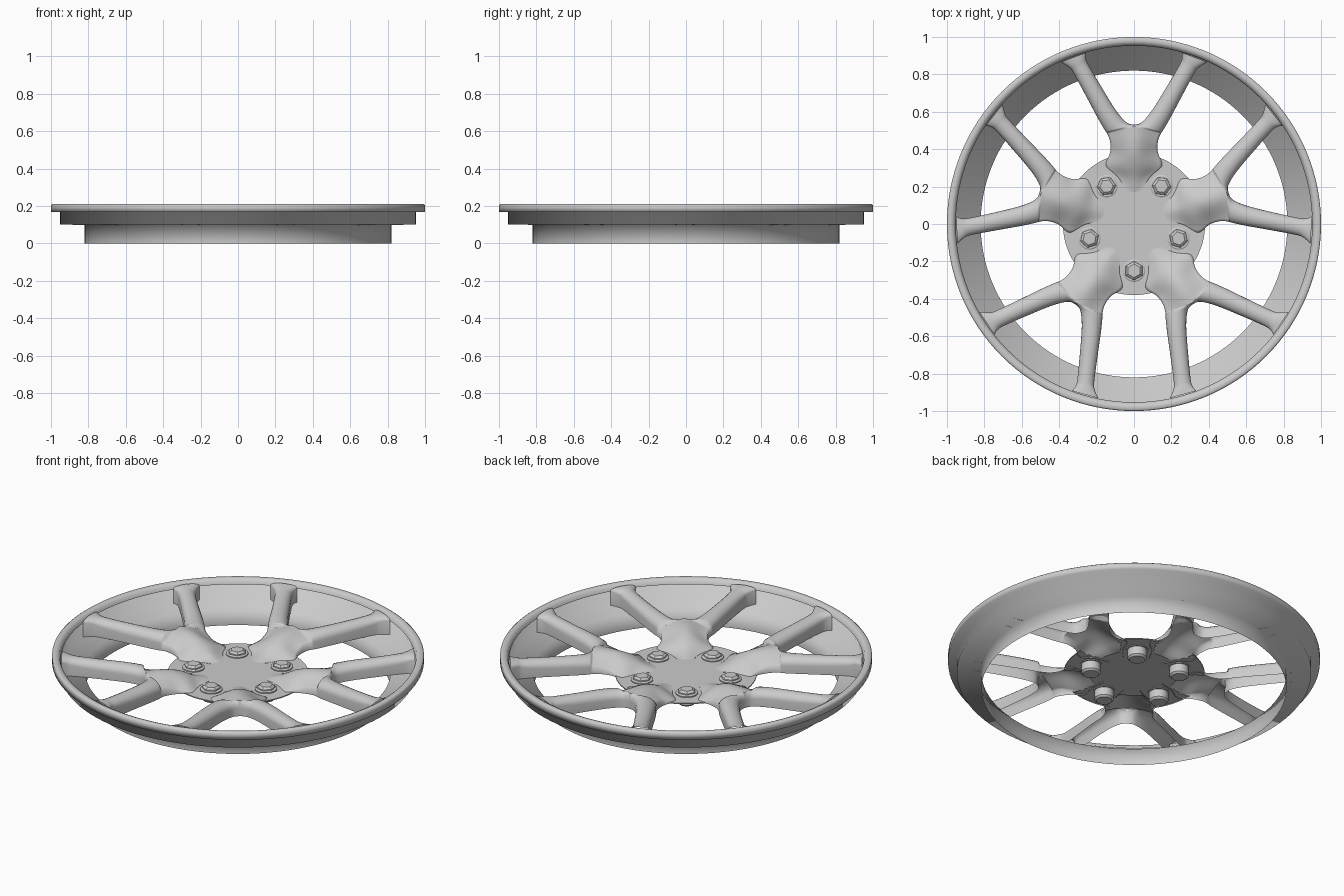
import bpy, bmesh, math
from mathutils import Vector, Matrix

if "Cube" in bpy.data.objects:
    bpy.data.objects.remove(bpy.data.objects["Cube"])

TAU = 2 * math.pi


def finish(name, bm, angle=None):
    bmesh.ops.recalc_face_normals(bm, faces=bm.faces)
    me = bpy.data.meshes.new(name)
    bm.to_mesh(me)
    bm.free()
    ob = bpy.data.objects.new(name, me)
    bpy.context.collection.objects.link(ob)
    bpy.ops.object.select_all(action='DESELECT')
    ob.select_set(True)
    bpy.context.view_layer.objects.active = ob
    if angle is None:
        bpy.ops.object.shade_smooth()
    else:
        bpy.ops.object.shade_smooth_by_angle(angle=math.radians(angle))
    return ob


def skin(bm, rings, close_ring=True, caps=False):
    """Join rows of points with quads."""
    rows = [[bm.verts.new(p) for p in r] for r in rings]
    n = len(rows[0])
    for a, b in zip(rows, rows[1:]):
        for i in range(n if close_ring else n - 1):
            j = (i + 1) % n
            bm.faces.new((a[i], a[j], b[j], b[i]))
    if caps:
        bm.faces.new(rows[0])
        bm.faces.new(rows[-1])


def lathe(bm, profile, at=(0, 0), seg=128, caps=False, phase=0.0):
    rings = [[(at[0] + r * math.cos(phase + TAU * i / seg),
               at[1] + r * math.sin(phase + TAU * i / seg), z)
              for i in range(seg)] for r, z in profile]
    skin(bm, rings, True, caps)


def smooth_path(keys, steps=4):
    """Catmull-Rom through tuples of equal length."""
    out = []
    for i in range(len(keys) - 1):
        p0, p1, p2, p3 = (Vector(keys[min(max(k, 0), len(keys) - 1)])
                          for k in (i - 1, i, i + 1, i + 2))
        for s in range(steps):
            t = s / steps
            out.append(0.5 * (2 * p1 + (p2 - p0) * t
                              + (2 * p0 - 5 * p1 + 4 * p2 - p3) * t * t
                              + (3 * p1 - p0 - 3 * p2 + p3) * t ** 3))
    out.append(Vector(keys[-1]))
    return out


def shell_row(st, forked):
    """Cross-section from the inner edge (centre line on the root) to the outer edge."""
    ui, vi, uo, vo, top, h, bot = st
    row = []
    n = 10
    for k in range(n + 1):
        if forked:      # round over both edges
            x = -math.cos(math.pi * k / n)
            t = (x + 1) / 2
            z = top - h * (1 - math.sqrt(max(0, 1 - x * x)))
        else:           # bell slope from the centre line outwards
            t = k / n
            z = top - h * (0.5 * t * t + 0.25 * (1 - math.cos(math.pi * t)))
        row.append(Vector((ui + (uo - ui) * t, vi + (vo - vi) * t, z)))
    inner = Vector((ui, vi, bot if forked else row[0].z))
    return [inner] + row + [Vector((uo, vo, min(bot, row[-1].z)))]


# rim: stepped barrel running into a rounded lip
bm = bmesh.new()
lathe(bm, [(0.82, 0), (0.82, 0.10), (0.953, 0.10), (0.953, 0.167), (1.0, 0.167),
           (1.0, 0.204), (0.992, 0.21), (0.975, 0.21), (0.96, 0.203), (0.953, 0.18)])
finish("rim", bm)

# thin hub plate, left open beneath the spoke roots
bm = bmesh.new()
lathe(bm, [(0.005, 0.096)] + [(0.02 * i, 0.096) for i in range(1, 20)] + [(0.38, 0.09)],
      seg=180)
bm.faces.new([v for v in bm.verts if v.co.xy.length < 0.006])
hidden = []
for f in bm.faces:
    c = f.calc_center_median()
    a = (math.degrees(math.atan2(c.y, c.x)) - 90 + 36) % 72 - 36
    r = c.xy.length
    u, v = r * math.cos(math.radians(a)), abs(r * math.sin(math.radians(a)))
    if u > 0.23 and v < min(0.06 + 0.6 * (u - 0.23), 0.11):
        hidden.append(f)
bmesh.ops.delete(bm, geom=hidden, context='FACES')
finish("hub_plate", bm, 40)

# five forked spokes, open underneath
# (inner u, inner v, outer u, outer v, crest height, edge drop, bottom)
root = [(0.17, 0, 0.18, 0.045, 0.098, 0.0, 0.09),
        (0.24, 0, 0.25, 0.085, 0.116, 0.020, 0.09),
        (0.31, 0, 0.31, 0.150, 0.148, 0.052, 0.09),
        (0.38, 0, 0.38, 0.128, 0.170, 0.060, 0.088),
        (0.45, 0, 0.43, 0.126, 0.178, 0.052, 0.088),
        (0.50, 0, 0.465, 0.135, 0.178, 0.046, 0.09),
        (0.524, 0, 0.485, 0.145, 0.178, 0.044, 0.09)]
branch = [(0.532, 0, 0.490, 0.148, 0.178, 0.044, 0.09),
          (0.543, 0.040, 0.515, 0.164, 0.179, 0.044, 0.09),
          (0.610, 0.098, 0.576, 0.199, 0.183, 0.044, 0.093),
          (0.742, 0.180, 0.698, 0.264, 0.189, 0.042, 0.097),
          (0.852, 0.244, 0.808, 0.324, 0.196, 0.035, 0.10),
          (0.888, 0.257, 0.838, 0.348, 0.200, 0.025, 0.10),
          (0.917, 0.255, 0.866, 0.392, 0.203, 0.018, 0.10)]
half = [shell_row(s, False) for s in smooth_path(root)]
half += [shell_row(s, True) for s in smooth_path(branch)]
for k in range(5):
    rot = Matrix.Rotation(math.radians(90 + 72 * k), 3, 'Z')
    bm = bmesh.new()
    for side in (1, -1):
        skin(bm, [[rot @ Vector((p.x, side * max(p.y, 0), p.z)) for p in row]
                  for row in half], close_ring=False)
    bmesh.ops.remove_doubles(bm, verts=bm.verts, dist=0.0004)
    finish(f"forked_spoke_{k + 1}", bm, 75)

# wheel bolts: long shank, washer ring and six-sided head
for k in range(5):
    a = math.radians(126 + 72 * k)
    c = (0.25 * math.cos(a), 0.25 * math.sin(a))
    bm = bmesh.new()
    lathe(bm, [(0.042, 0.036), (0.052, 0.046), (0.052, 0.10)], c, 32, caps=True)
    lathe(bm, [(0.06, 0.092), (0.06, 0.102), (0.054, 0.106)], c, 32, caps=True)
    lathe(bm, [(0.052, 0.10), (0.05, 0.112), (0.036, 0.122)], c, 6, caps=True, phase=a)
    finish(f"wheel_bolt_{k + 1}", bm, 30)
